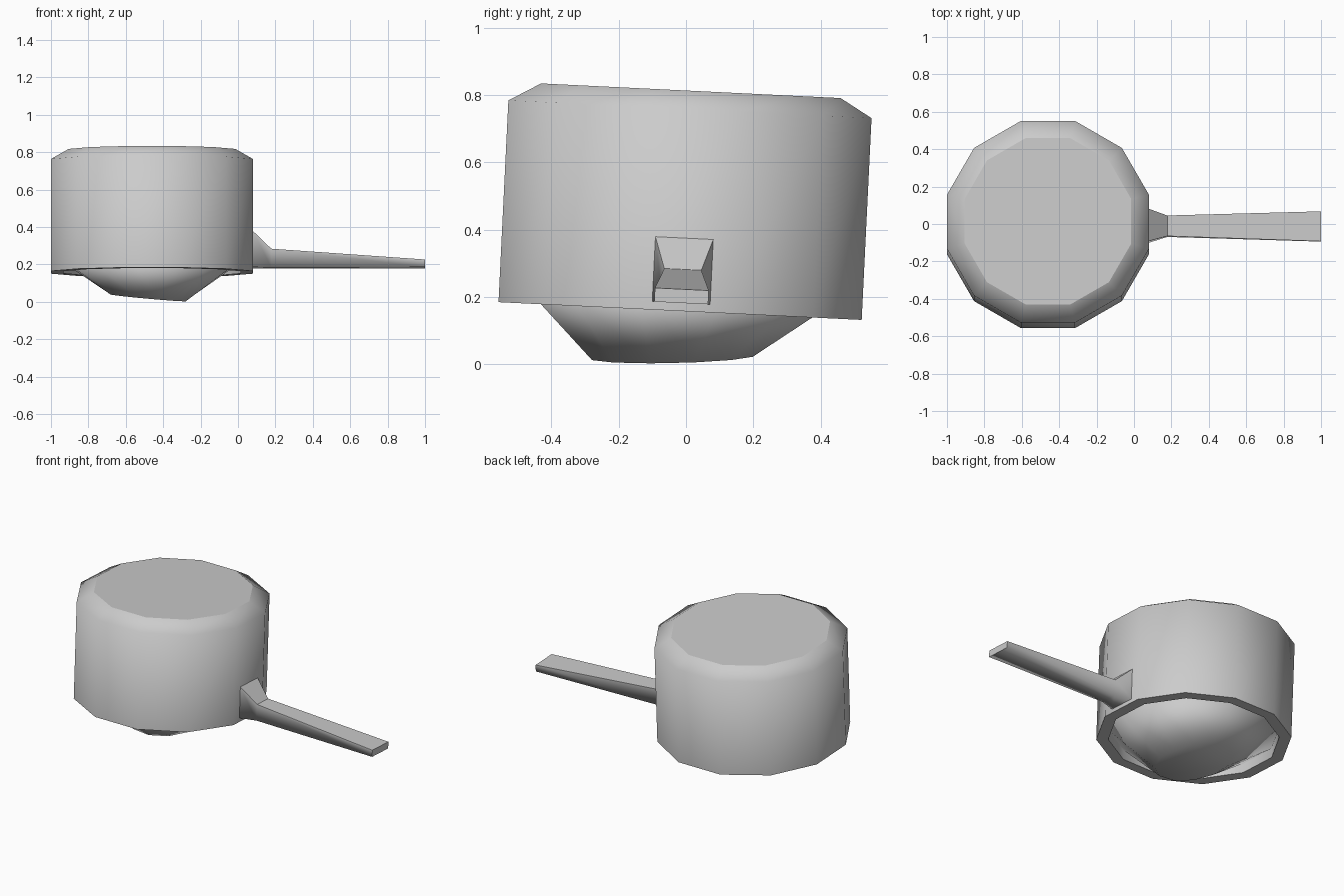
import bpy, bmesh, math
from mathutils import Vector

cube = bpy.data.objects.get("Cube")
if cube:
    bpy.data.objects.remove(cube, do_unlink=True)

grey = bpy.data.materials.new("light_grey")
grey.use_nodes = True
grey.diffuse_color = (0.6, 0.6, 0.6, 1)
grey.node_tree.nodes["Principled BSDF"].inputs["Base Color"].default_value = (0.6, 0.6, 0.6, 1)

SIDES = 12
TILT = math.radians(-2.8)
ORIGIN = Vector((-0.46, -0.0175, 0.158))


def ring(radius, z, x=0, y=0, sx=1, sy=1, slope_x=0, slope_y=0):
    """Twelve-sided loop with flats facing the axes; it may be shifted and sloped."""
    points = []
    for i in range(SIDES):
        a = 2 * math.pi * (i + 0.5) / SIDES
        dx, dy = radius * sx * math.cos(a), radius * sy * math.sin(a)
        points.append((x + dx, y + dy, z + slope_x * dx + slope_y * dy))
    return points


def loft(name, loops, flat, caps=(True, True)):
    """Skin a series of loops; flat(normal) picks the flat-shaded faces."""
    bm = bmesh.new()
    rows = [[bm.verts.new(p) for p in loop] for loop in loops]
    for a, b in zip(rows, rows[1:]):
        n = len(a)
        for i in range(n):
            j = (i + 1) % n
            bm.faces.new((a[i], a[j], b[j], b[i]))
    if caps[0]:
        bm.faces.new(rows[0][::-1])
    if caps[1]:
        bm.faces.new(rows[-1])
    bmesh.ops.recalc_face_normals(bm, faces=bm.faces[:])
    for f in bm.faces:
        f.smooth = not flat(f.normal)
    mesh = bpy.data.meshes.new(name)
    bm.to_mesh(mesh)
    bm.free()
    mesh.materials.append(grey)
    obj = bpy.data.objects.new(name, mesh)
    obj.location = ORIGIN
    obj.rotation_euler.x = TILT
    bpy.context.collection.objects.link(obj)
    return obj


# Upturned pan: inner floor, inner wall, rim, outer wall, bevelled base
R = 0.559
loft("pan_body",
     [ring(0.49, 0.58), ring(0.49, 0), ring(R, 0), ring(R, 0.6), ring(0.461, 0.655)],
     lambda n: abs(n.z) > 0.95)

# Lopsided mound of contents bulging below the rim
loft("contents",
     [ring(0.488, 0.057),
      ring(0.22, -0.137, x=-0.02, y=-0.016, sx=0.94, sy=1.12, slope_x=-0.09, slope_y=0.07)],
     lambda n: False)


# Handle: flared root, narrow neck, thin wide tip
def section(x, half_width, top, bottom=0.024):
    y = 0.002
    return [(x, y - half_width, bottom), (x, y + half_width, bottom),
            (x, y + half_width, top), (x, y - half_width, top)]


loft("handle",
     [section(0.52, 0.088, 0.225), section(0.54, 0.086, 0.217),
      section(0.638, 0.055, 0.124), section(1.46, 0.08, 0.065)],
     lambda n: n.z > 0.5 or abs(n.x) > 0.5)
